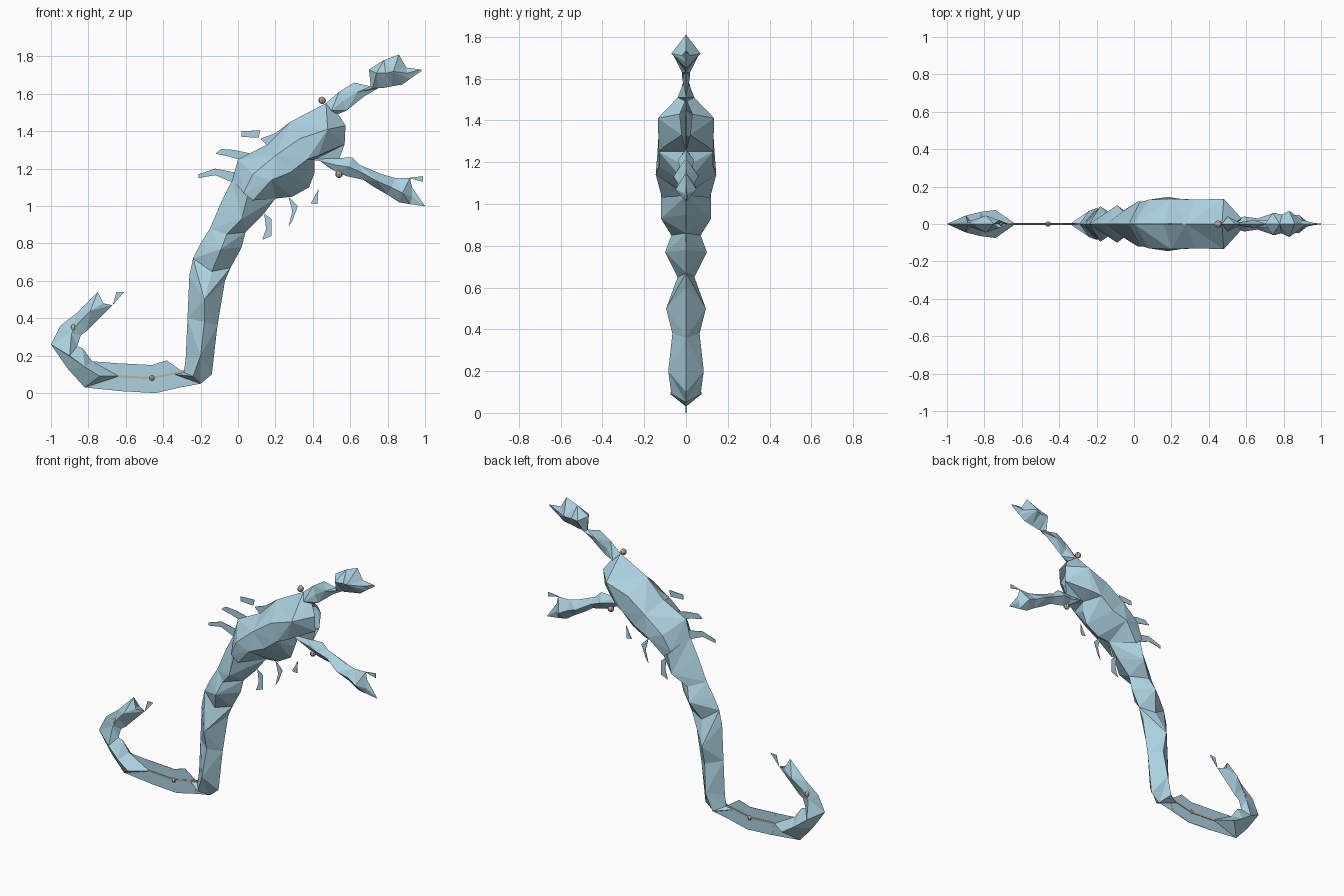
import bpy
import bmesh
from mathutils import Vector

# All coordinates below are in hundredths of a unit.
UNIT = 0.01

default_cube = bpy.data.objects.get("Cube")
if default_cube:
    bpy.data.objects.remove(default_cube, do_unlink=True)


def make_material(name, colour):
    material = bpy.data.materials.new(name)
    material.use_nodes = True
    material.diffuse_color = colour
    shader = material.node_tree.nodes["Principled BSDF"]
    shader.inputs["Base Color"].default_value = colour
    shader.inputs["Roughness"].default_value = 0.8
    return material


shell_blue = make_material("shell_blue", (0.41, 0.64, 0.74, 1))
joint_tan = make_material("joint_tan", (0.50, 0.44, 0.36, 1))


def finish(name, mesh_builder, material):
    bmesh.ops.recalc_face_normals(mesh_builder, faces=mesh_builder.faces)
    mesh = bpy.data.meshes.new(name)
    mesh_builder.to_mesh(mesh)
    mesh_builder.free()
    mesh.materials.append(material)
    part = bpy.data.objects.new(name, mesh)
    bpy.context.collection.objects.link(part)
    return part


def faceted_limb(name, stations):
    """Loft sections: back edge x z, side ridges as x z half-width, belly edge x z."""
    builder = bmesh.new()
    rings = []
    for back_x, back_z, *ridges, belly_x, belly_z in stations:
        side = [(x, max(width, 0.15), z)
                for x, z, width in zip(ridges[::3], ridges[1::3], ridges[2::3])]
        section = [(back_x, 0, back_z)] + [(x, -y, z) for x, y, z in side]
        section += [(belly_x, 0, belly_z)] + side[::-1]
        rings.append([builder.verts.new(Vector(p) * UNIT) for p in section])
    count = len(rings[0])
    for row, (lower, upper) in enumerate(zip(rings, rings[1:])):
        for i in range(count):
            j = (i + 1) % count
            a, b, c, d = lower[i], lower[j], upper[j], upper[i]
            # Mirrored diagonals keep the two flanks symmetric
            mirrored = i >= count // 2
            if (row + min(i, count - 1 - i) + mirrored) % 2:
                triangles = ((a, b, c), (a, c, d))
            else:
                triangles = ((a, b, d), (b, c, d))
            for triangle in triangles:
                builder.faces.new(triangle)
    return finish(name, builder, shell_blue)


def thin_plate(name, outline, material=shell_blue, thickness=0.3):
    """Extrude a side outline into a thin central plate."""
    builder = bmesh.new()
    corners = [builder.verts.new(Vector((x, -thickness / 2, z)) * UNIT)
               for x, z in outline]
    face = builder.faces.new(corners)
    extruded = bmesh.ops.extrude_face_region(builder, geom=[face])
    moved = [v for v in extruded["geom"] if isinstance(v, bmesh.types.BMVert)]
    bmesh.ops.translate(builder, verts=moved, vec=(0, thickness * UNIT, 0))
    return finish(name, builder, material)


def joint_bead(name, x, z, radius):
    builder = bmesh.new()
    bmesh.ops.create_uvsphere(builder, u_segments=8, v_segments=6,
                              radius=radius * UNIT)
    bmesh.ops.translate(builder, verts=builder.verts,
                        vec=Vector((x, 0, z)) * UNIT)
    return finish(name, builder, joint_tan)


# Trunk, from the foot of the tail up to the waist
faceted_limb("trunk", [
    (-36, 16, -34, 10, 0, -31, 3),
    (-29, 11, -24, 9, 7, -20, 5),
    (-28, 18, -20, 20, 8.5, -14, 10),
    (-27, 40, -18, 38, 6.5, -11, 36),
    (-26, 63, -18, 50, 9.5, -7, 60),
    (-24, 72, -14, 65, 4, -4, 67),
    (-20, 80, -9, 77, 10, 2, 78),
    (-15, 88, -6, 85, 7, 4, 86),
    (-9, 102, 2, 93, 12, 13, 95),
    (-3, 114, 5, 105, 12, 20, 104),
])

# Broad chest with an upper and a lower ridge on each flank
faceted_limb("chest", [
    (-3, 114, 3, 107, 11.5, 8, 103, 11.5, 20, 104),
    (0, 125, 8, 117, 13, 18, 114, 14.5, 29, 105),
    (16, 133, 20, 127, 13.5, 28, 118, 13, 38, 110),
    (28, 145, 33, 136, 13, 37, 125, 13, 41, 118),
    (47, 155, 48, 141, 13.5, 43, 127, 11, 41, 125),
    (53, 150, 57.5, 143, 3, 57, 133, 2, 54, 125),
])

# Upper arm and its claw
faceted_limb("upper_claw", [
    (47, 155, 50, 151, 4, 53, 149),
    (54, 161, 56, 156, 1, 58, 151),
    (62, 166, 64, 161, 2, 68, 159),
    (71, 164, 72, 163, 2, 75, 163),
    (70, 173, 74, 171, 6, 77, 163),
    (78, 178, 79, 171, 5, 82, 164),
    (86, 181, 83, 172, 7, 88, 165),
    (90, 174, 90, 171, 2, 92, 168),
    (98, 173, 98, 173, 0, 98, 172),
])

# Lower arm and its claw
faceted_limb("lower_claw", [
    (38, 125, 44, 124, 2, 48, 121),
    (50, 125.5, 52, 122, 2, 53, 118),
    (61, 126, 59, 121, 4, 58, 116),
    (65, 122, 66, 118, 3, 67, 114),
    (77, 117, 75, 113, 6, 73, 110),
    (84, 115, 82, 110, 4, 80, 106),
    (92, 115, 88, 107, 5, 86, 102),
    (93, 110, 93, 105, 1, 92, 101),
    (100, 100, 100, 100, 0, 99.5, 100),
])

# Curled end of the tail
faceted_limb("tail_hook", [
    (-65, 16, -63.6, 9, 0, -62, 1),
    (-78, 17, -74, 9, 7.5, -82, 3),
    (-83, 24, -82, 14, 6.5, -91, 13),
    (-86, 25, -90, 20, 4.5, -100, 26),
    (-84, 31, -89, 32, 1.5, -95, 36),
    (-81, 33, -85, 38, 2.5, -86, 43),
    (-74, 40, -79, 44, 4.5, -79, 50),
    (-67, 47, -72, 48, 2, -75, 54),
])

# Flat web of the tail with its thin cord, and the sting
thin_plate("tail_web", [(-65, 16), (-46, 15), (-38, 17.5), (-35, 15),
                        (-29, 11), (-31, 3), (-44, 0), (-62, 1)])
thin_plate("tail_cord", [(-65, 9.6), (-46, 8.6), (-29, 12.2), (-29, 11.2),
                         (-46, 7.4), (-65, 8.4)], joint_tan, 0.9)
thin_plate("sting", [(-67, 47), (-65, 54), (-61, 54)])

# Small legs along the back and belly
legs = {
    "back_leg_upper": [(2, 140), (12, 140.5), (11, 136.5), (2, 137)],
    "back_leg_middle": [(-12, 128), (-9, 130.5), (-2, 130), (7, 128),
                        (18, 130.5), (10, 122), (0, 125), (-5, 126.5)],
    "back_leg_lower": [(-21, 117), (-12, 120), (-2, 118), (2, 114),
                       (-4, 113), (-12, 116.5), (-21, 115)],
    "belly_leg_lower": [(14, 96), (18, 93), (18, 84), (13, 82), (15, 88)],
    "belly_leg_middle": [(27, 105), (32, 100), (29, 92), (27, 89), (29, 97)],
    "belly_leg_upper": [(43, 109), (42.5, 101), (39, 101.5)],
    "back_plate": [(12, 136), (20, 139), (28, 145), (34, 142), (18, 130)],
    "claw_finger": [(91, 115), (99, 116), (99, 113)],
}
for leg_name, leg_outline in legs.items():
    thin_plate(leg_name, leg_outline)

# Joint beads
beads = {
    "shoulder_bead": (45, 156.5, 2),
    "elbow_bead": (54, 117, 2),
    "hook_bead": (-87.5, 35, 2.2),
    "web_bead": (-46, 8, 1.5),
    "sting_bead": (-71, 45.5, 1),
}
for bead_name, (bead_x, bead_z, bead_radius) in beads.items():
    joint_bead(bead_name, bead_x, bead_z, bead_radius)
